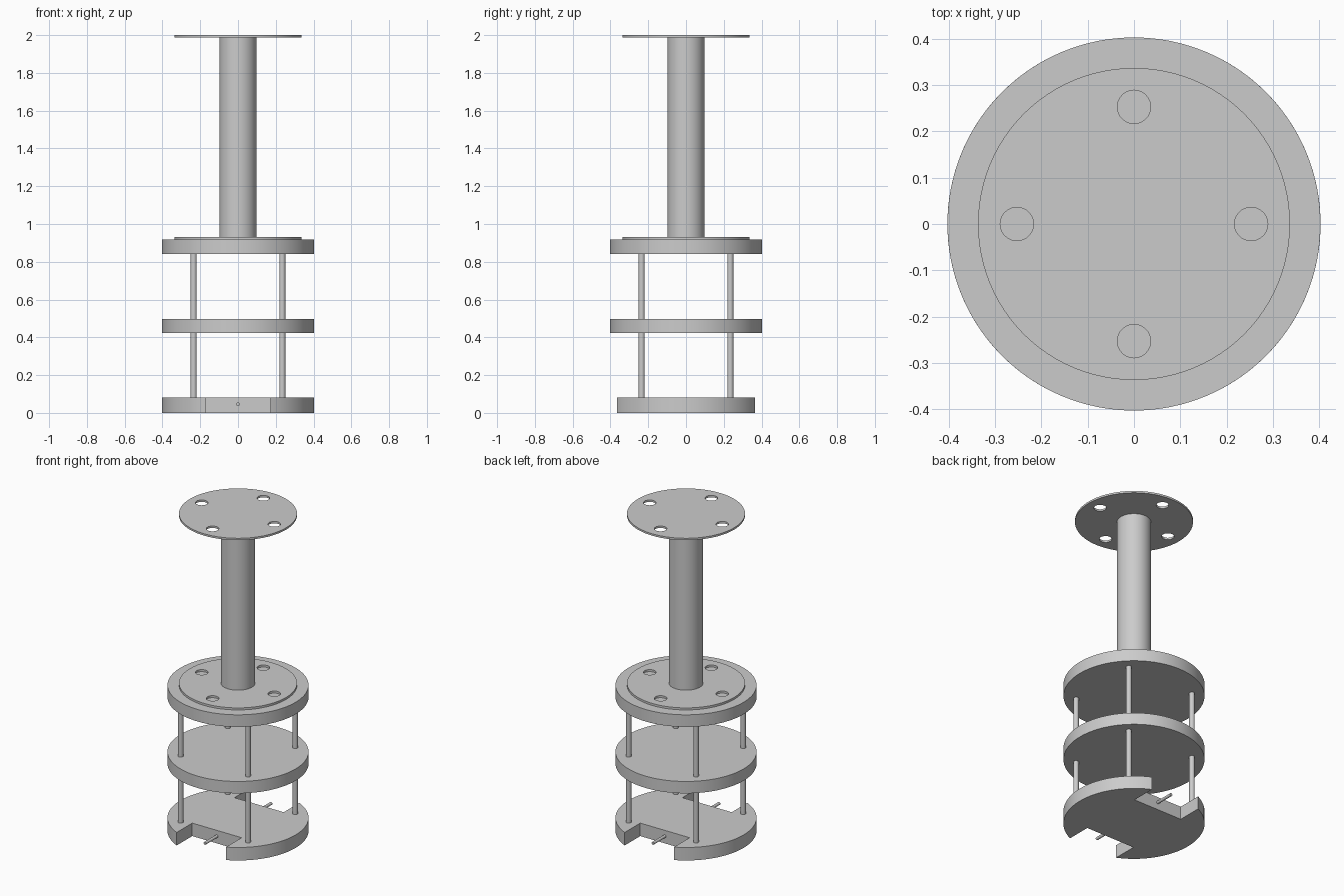
import bpy
import bmesh
from math import cos, sin, pi, asin, radians
from mathutils import Vector, Matrix

cube = bpy.data.objects.get("Cube")
if cube:
    bpy.data.objects.remove(cube, do_unlink=True)

steel = bpy.data.materials.new("plain grey")
steel.use_nodes = True
GREY = (0.6, 0.6, 0.6, 1)
steel.diffuse_color = GREY
steel.node_tree.nodes["Principled BSDF"].inputs["Base Color"].default_value = GREY


def arc(radius, start=0, end=2 * pi, steps=96, centre=(0, 0), closed=True):
    """Points on an arc; a closed circle skips the repeated last point."""
    count = steps if closed else steps + 1
    angles = [start + (end - start) * i / steps for i in range(count)]
    return [(centre[0] + radius * cos(a), centre[1] + radius * sin(a)) for a in angles]


def extrude_profile(name, loops, bottom, top, matrix=None):
    """Fill an outline (with optional hole outlines) and extrude it upwards."""
    bm = bmesh.new()
    edges = []
    for loop in loops:
        verts = [bm.verts.new((x, y, bottom)) for x, y in loop]
        edges += [bm.edges.new((v, verts[i - 1])) for i, v in enumerate(verts)]
    bmesh.ops.triangle_fill(bm, edges=edges, use_beauty=True, normal=Vector((0, 0, 1)))
    result = bmesh.ops.extrude_face_region(bm, geom=bm.faces[:], use_keep_orig=True)
    raised = [g for g in result["geom"] if isinstance(g, bmesh.types.BMVert)]
    bmesh.ops.translate(bm, verts=raised, vec=(0, 0, top - bottom))
    bmesh.ops.recalc_face_normals(bm, faces=bm.faces[:])
    if matrix:
        bm.transform(matrix)
    mesh = bpy.data.meshes.new(name)
    bm.to_mesh(mesh)
    bm.free()
    mesh.materials.append(steel)
    obj = bpy.data.objects.new(name, mesh)
    bpy.context.collection.objects.link(obj)
    bpy.ops.object.select_all(action="DESELECT")
    obj.select_set(True)
    bpy.context.view_layer.objects.active = obj
    bpy.ops.object.shade_smooth_by_angle(angle=radians(30))
    return obj


DISC_R, FLANGE_R, COLUMN_R = 0.403, 0.337, 0.098
NOTCH_HALF, NOTCH_Y = 0.172, 0.21
ROD_OFFSET, ROD_R = 0.235, 0.016

# Base disc with a rectangular notch at the front and back
tip = asin(NOTCH_HALF / DISC_R)
right_side = arc(DISC_R, -pi / 2 + tip, pi / 2 - tip, 48, closed=False)
half = right_side + [(NOTCH_HALF, NOTCH_Y), (-NOTCH_HALF, NOTCH_Y)]
base_outline = half + [(-x, -y) for x, y in half]
extrude_profile("base_disc", [base_outline], 0, 0.082)

# Small pins standing out of the notch walls
for name, side in (("front_pin", 1), ("back_pin", -1)):
    turn = Matrix.Translation((0, 0, 0.046)) @ Matrix.Rotation(side * pi / 2, 4, "X")
    extrude_profile(name, [arc(0.009, steps=24)], NOTCH_Y - 0.01, 0.33, turn)

# Middle and upper discs
extrude_profile("middle_disc", [arc(DISC_R)], 0.423, 0.498)
extrude_profile("upper_disc", [arc(DISC_R)], 0.842, 0.918)

# Four rods between the discs
for row, sy in (("front", -1), ("back", 1)):
    for side, sx in (("right", -1), ("left", 1)):
        centre = (sx * ROD_OFFSET, sy * ROD_OFFSET)
        circle = arc(ROD_R, steps=24, centre=centre)
        extrude_profile(f"{row}_{side}_lower_rod", [circle], 0.082, 0.423)
        extrude_profile(f"{row}_{side}_upper_rod", [circle], 0.498, 0.842)

# Flanges with four bolt holes, joined by the column
bolt_holes = [arc(0.036, steps=32, centre=(0.253 * cos(i * pi / 2), 0.253 * sin(i * pi / 2)))
              for i in range(4)]
extrude_profile("lower_flange", [arc(FLANGE_R)] + bolt_holes, 0.918, 0.931)
extrude_profile("column", [arc(COLUMN_R, steps=64)], 0.931, 1.988)
extrude_profile("top_flange", [arc(FLANGE_R)] + bolt_holes, 1.988, 2.0)
